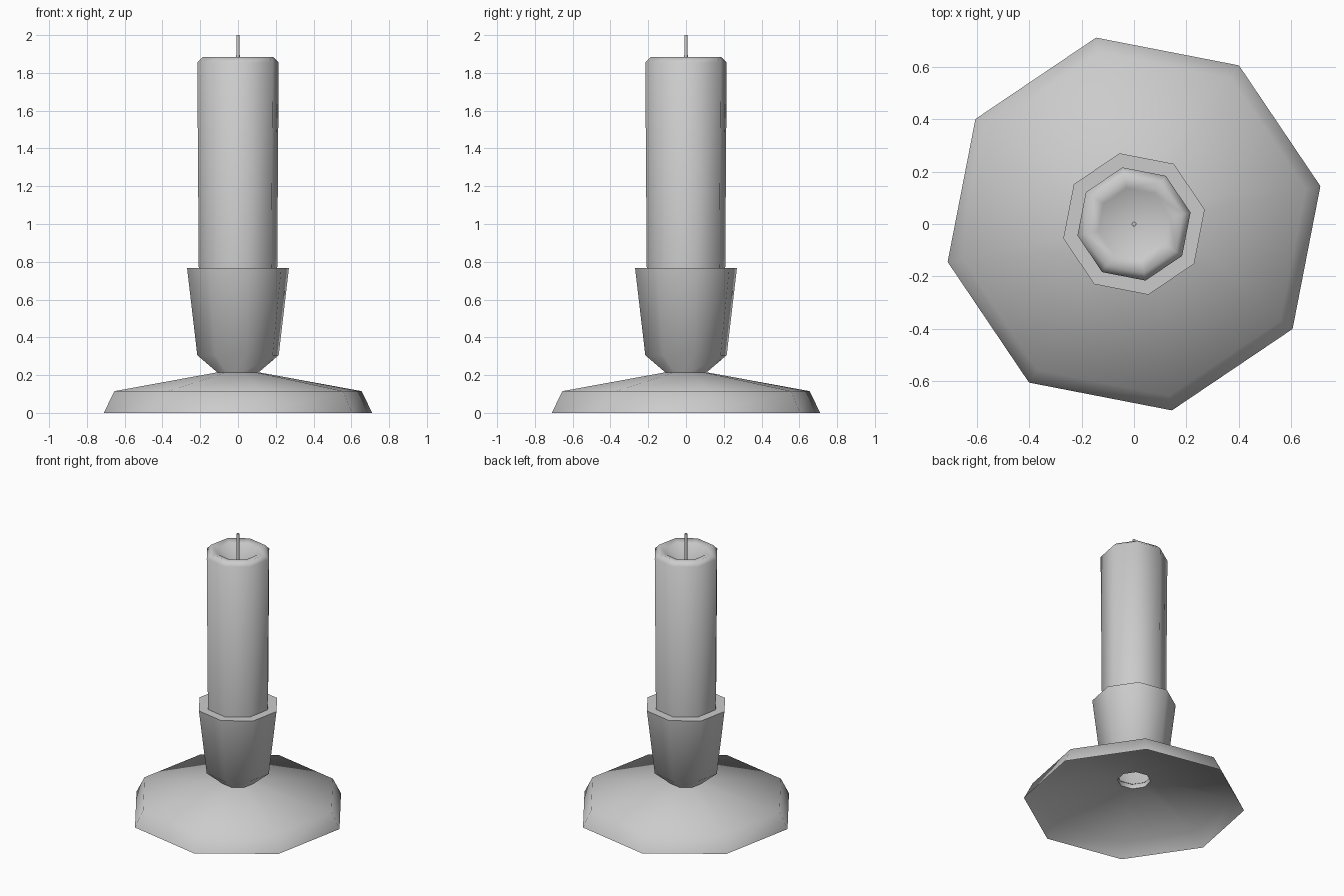
import bpy, bmesh
from math import radians, cos, sin, tau

if "Cube" in bpy.data.objects:
    bpy.data.objects.remove(bpy.data.objects["Cube"])

TURN = radians(11.5)  # rotation of the octagonal sections


def lathe(name, profile, sides=8, turn=TURN):
    """Revolve (radius, z) points; a radius of 0 becomes a single pole vertex."""
    bm = bmesh.new()
    rings = []
    for r, z in profile:
        if r == 0:
            rings.append([bm.verts.new((0, 0, z))] * sides)
        else:
            rings.append([bm.verts.new((r * cos(turn + tau * i / sides),
                                        r * sin(turn + tau * i / sides), z))
                          for i in range(sides)])
    for a, b in zip(rings, rings[1:]):
        for i in range(sides):
            j = (i + 1) % sides
            corners = list(dict.fromkeys((a[i], a[j], b[j], b[i])))
            bm.faces.new(corners)
    mesh = bpy.data.meshes.new(name)
    bm.to_mesh(mesh)
    bm.free()
    obj = bpy.data.objects.new(name, mesh)
    bpy.context.collection.objects.link(obj)
    bpy.ops.object.select_all(action='DESELECT')
    obj.select_set(True)
    bpy.context.view_layer.objects.active = obj
    bpy.ops.object.shade_smooth_by_angle(angle=radians(62))
    return obj


# Wide foot: hollow underside with an open hole in the middle
lathe("base", [(0.11, 0.18), (0.65, 0.085), (0.725, 0), (0.668, 0.115),
               (0.11, 0.215)])

# Flared candle cup, open into the foot
lathe("candle_cup", [(0.11, 0.18), (0.11, 0.213), (0.22, 0.305),
                     (0.275, 0.766), (0.212, 0.766)])

# Candle with a rounded lip and melted hollow
lathe("candle", [(0.212, 0.766), (0.22, 1.855), (0.19, 1.885),
                 (0.14, 1.873), (0, 1.775)])

# Wick
lathe("wick", [(0.01, 1.77), (0.009, 2.0), (0, 2.0)])
